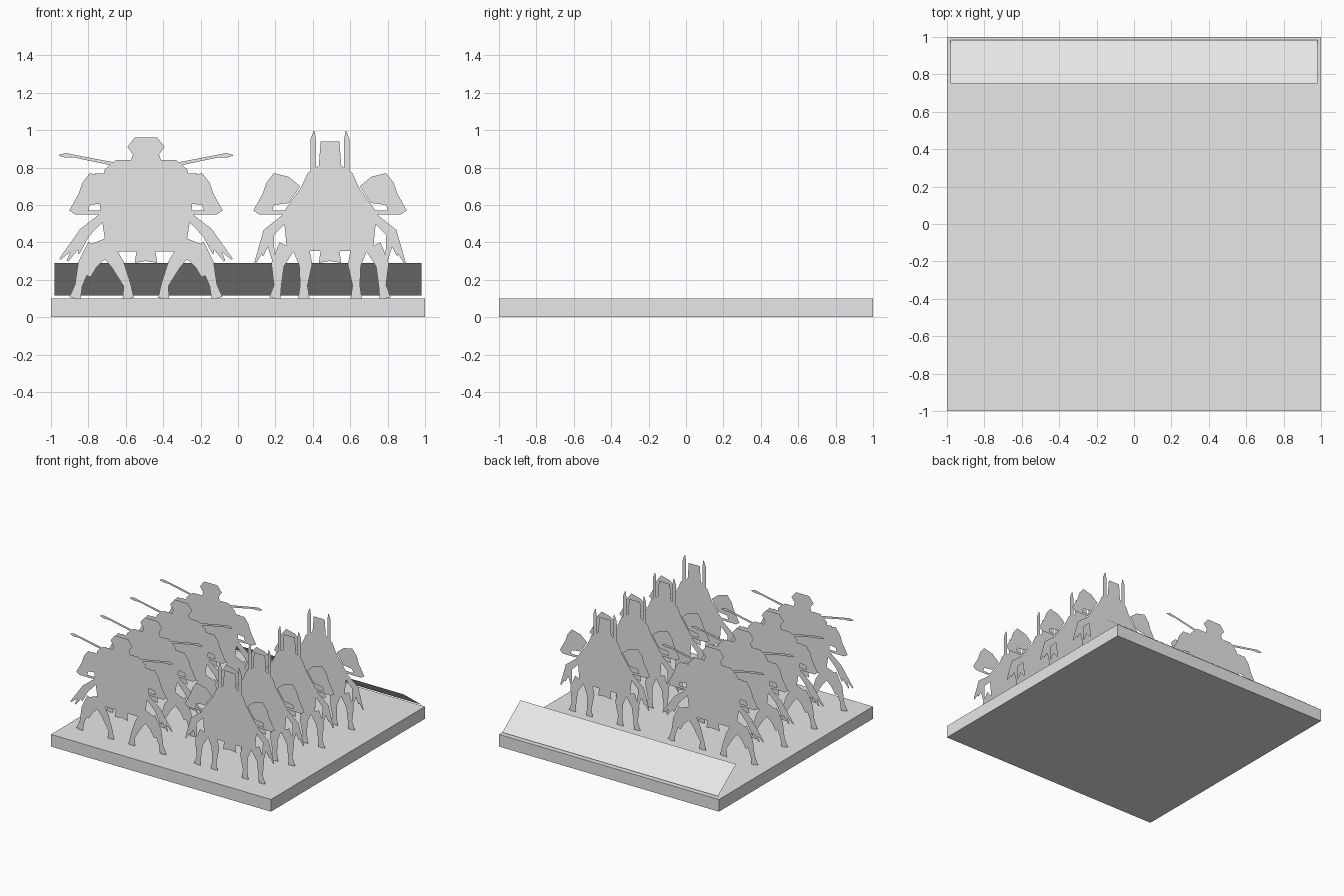
import bpy
import bmesh
from mathutils import Vector
from mathutils.geometry import delaunay_2d_cdt

default_cube = bpy.data.objects.get("Cube")
if default_cube:
    bpy.data.objects.remove(default_cube)

grey = bpy.data.materials.new("plain grey")
grey.use_nodes = True
shade = (0.8, 0.8, 0.8, 1)
grey.diffuse_color = shade
grey.node_tree.nodes["Principled BSDF"].inputs["Base Color"].default_value = shade


def mesh_from(name, bm):
    mesh = bpy.data.meshes.new(name)
    bm.to_mesh(mesh)
    bm.free()
    mesh.materials.append(grey)
    return mesh


def place(name, mesh, location=(0, 0, 0)):
    obj = bpy.data.objects.new(name, mesh)
    obj.location = location
    bpy.context.scene.collection.objects.link(obj)


def counter_clockwise(loop):
    area = sum(a.cross(b) for a, b in zip(loop, loop[1:] + loop[:1]))
    return loop if area > 0 else loop[::-1]


def stroke(path, widths):
    """Outline of a band that follows a path, with a width at each point."""
    path = [Vector(p) for p in path]
    near, far = [], []
    for i, (point, width) in enumerate(zip(path, widths)):
        along = path[min(i + 1, len(path) - 1)] - path[max(i - 1, 0)]
        across = Vector((-along.y, along.x)).normalized() * width / 2
        near.append(point + across)
        far.append(point - across)
    return near + far[::-1]


def leg(*across):
    """Hip, knee, fetlock and hoof stand at fixed heights."""
    hip, knee, fetlock, hoof = zip(across, (38, 28, 17, 10))
    return stroke((hip, knee, fetlock, hoof), (9, 7, 4, 6))


def tail(middle, tips):
    """Several tapering locks of hair that share a root."""
    root = (-23, 54)
    return [stroke((root, middle, tip), (4, 6, 1)) for tip in tips]


def cutout(name, outlines):
    """Flat upright sheet: union of the half outlines and their mirror images."""
    points, loops = [], []
    for outline in outlines:
        for side in (1, -1):
            loop = counter_clockwise([Vector((side * x, z)) / 100 for x, z in outline])
            loops.append(list(range(len(points), len(points) + len(loop))))
            points += loop
    verts, _, faces, _, _, sources = delaunay_2d_cdt(points, [], loops, 0, 0.00001)
    bm = bmesh.new()
    corners = [bm.verts.new((p.x, 0, p.y)) for p in verts]
    for face, source in zip(faces, sources):
        if source:
            bm.faces.new([corners[i] for i in face])
    loose = [v for v in bm.verts if not v.link_faces]
    bmesh.ops.delete(bm, geom=loose, context='VERTS')
    return mesh_from(name, bm)


# Outlines are in hundredths: distance from the figure's middle, then height
# Horse head and lifted hoof shared by both kinds of figure
head = [(-16, 70), (-22, 75), (-30, 77), (-34, 72), (-36, 66), (-41, 57), (-38, 55),
        (-23, 55), (-24, 57), (-31, 57), (-30, 60), (-22, 61)]
lifted_hoof = [(0, 36), (-5, 36), (-6, 29), (0, 30)]

# Lancer with a level lance on a galloping horse
hat_and_coat = [(0, 96), (-6, 96), (-10, 91), (-7, 87), (-8, 84), (-16, 84),
                (-22, 79), (-24, 70), (0, 70)]
galloping_body = [(0, 75), (-27, 77), (-24, 55), (-22, 42), (-32, 38), (-30, 35), (0, 35)]
lance = stroke([(-8, 80), (-38, 86), (-43, 86.5), (-46.5, 86.5)], (2, 1.5, 2.5, 0.5))
lifted_leg = stroke([(-21, 36), (-28, 28), (-31, 22)], (6, 4, 3))
lancer = cutout("mounted_lancer", [
    head, lifted_hoof, hat_and_coat, galloping_body, lance, lifted_leg,
    leg(-27, -33, -36, -38), leg(-22, -15, -10, -9.5),
    *tail((-33, 45), [(-46, 31), (-42, 30), (-36, 34)])])

# Guard with an upright spear on a trotting horse
hat_and_cloak = [(0, 94), (-5, 94), (-6, 81), (-12, 77), (-16, 68), (0, 68)]
trotting_body = [(0, 72), (-15, 70), (-25, 56), (-23, 36), (0, 35)]
spear = stroke([(-9, 75), (-9, 95), (-8.5, 99.5)], (3, 3, 0.5))
guard = cutout("mounted_guard", [
    head, lifted_hoof, hat_and_cloak, trotting_body, spear,
    leg(-23, -28, -28, -29.5), leg(-16, -13, -14, -14),
    *tail((-33, 45), [(-40, 29), (-36, 33), (-30, 29)])])

# Square base slab
bm = bmesh.new()
bmesh.ops.create_cube(bm, size=2)
bmesh.ops.scale(bm, vec=(1, 1, 0.05), verts=bm.verts)
place("base", mesh_from("base", bm), (0, 0, 0.05))

# Sloping sheet along the back edge
bm = bmesh.new()
bm.faces.new([bm.verts.new((x, y, z)) for x, y, z in (
    (-0.98, 0.75, 0.29), (0.98, 0.75, 0.29), (0.98, 0.985, 0.115), (-0.98, 0.985, 0.115))])
bm.normal_update()
for face in bm.faces:
    if face.normal.z < 0:
        face.normal_flip()
place("sloping_panel", mesh_from("sloping_panel", bm))

# Two columns of mounted figures, four rows deep
for side, mesh in ((-1, lancer), (1, guard)):
    for row in range(4):
        place(f"{mesh.name}_{row + 1}", mesh, (side * 0.492, 0.387 * row - 0.81, 0))
